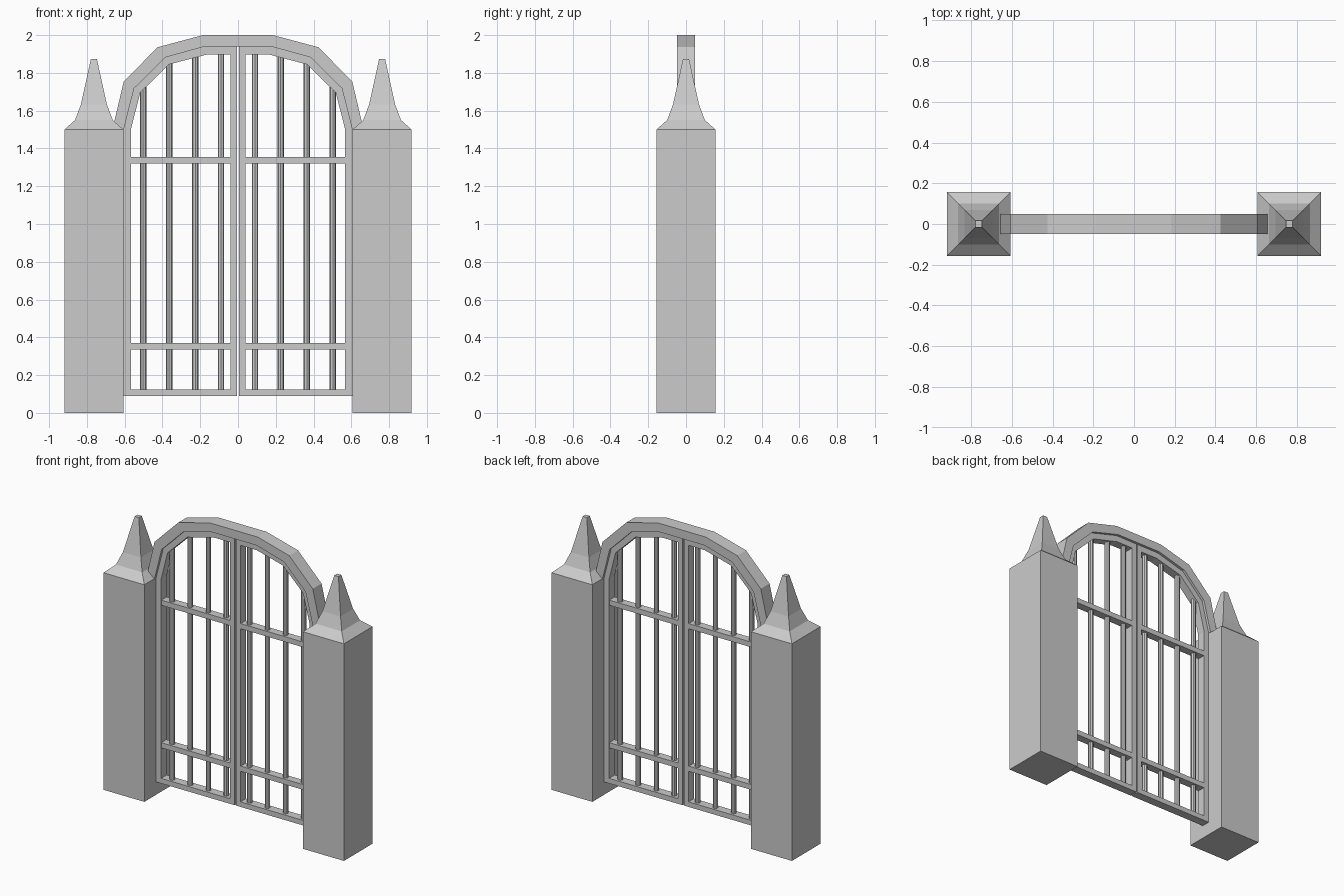
import bpy, bmesh

if "Cube" in bpy.data.objects:
    bpy.data.objects.remove(bpy.data.objects["Cube"])

ARCH_OUT = [(0.665, 1.5), (0.605, 1.755), (0.425, 1.936), (0.185, 2.0)]
ARCH_IN = [(0.605, 1.5), (0.55, 1.718), (0.385, 1.882), (0.175, 1.94)]
LEAF_IN = [(0.567, 1.5), (0.518, 1.695), (0.365, 1.845), (0.165, 1.897)]


def finish(name, bm, mirror=False):
    bmesh.ops.recalc_face_normals(bm, faces=bm.faces)
    mesh = bpy.data.meshes.new(name)
    bm.to_mesh(mesh)
    bm.free()
    ob = bpy.data.objects.new(name, mesh)
    bpy.context.collection.objects.link(ob)
    if mirror:
        ob.modifiers.new("Mirror", 'MIRROR').use_mirror_merge = False
    return ob


def band(name, outer, inner, depth, closed, mirror):
    """Solid strip between two matching xz outlines, thick along y."""
    bm = bmesh.new()
    rows = [[bm.verts.new((x, y, z)) for x, z in pts]
            for pts, y in ((outer, -depth), (inner, -depth), (inner, depth), (outer, depth))]
    n = len(outer)
    for i in range(n if closed else n - 1):
        j = (i + 1) % n
        for k in range(4):
            a, b = rows[k], rows[(k + 1) % 4]
            bm.faces.new((a[i], a[j], b[j], b[i]))
    if not closed:
        bm.faces.new([r[0] for r in rows])
        bm.faces.new([r[-1] for r in rows])
    return finish(name, bm, mirror)


def stack(name, cx, profile):
    """Square tower from (half width, z) levels."""
    bm = bmesh.new()
    rings = [[bm.verts.new((cx + sx * h, sy * h, z))
              for sx, sy in ((-1, -1), (1, -1), (1, 1), (-1, 1))] for h, z in profile]
    for a, b in zip(rings, rings[1:]):
        for i in range(4):
            j = (i + 1) % 4
            bm.faces.new((a[i], a[j], b[j], b[i]))
    bm.faces.new(rings[0])
    bm.faces.new(rings[-1])
    return finish(name, bm, True)


def leaf_top(x):
    """Height of the leaf's inner arch edge at x."""
    for (x1, z1), (x0, z0) in zip(LEAF_IN, LEAF_IN[1:]):
        if x0 <= x <= x1:
            return z0 + (z1 - z0) * (x - x0) / (x1 - x0)
    return LEAF_IN[-1][1]


def both(pts):
    """Outline continued over x = 0 to the other side."""
    return pts + [(-x, z) for x, z in reversed(pts)]


# stone pillars with pointed caps
stack("pillar", 0.763, [(0.156, 0), (0.156, 1.5), (0.10, 1.55), (0.069, 1.632), (0.016, 1.873)])

# arch spanning the pillars
band("arch", both(ARCH_OUT), both(ARCH_IN), 0.048, False, False)

# gate leaf frames
band("leaf_frame",
     [(0.004, 0.09), (0.605, 0.09)] + ARCH_IN + [(0.004, 1.94)],
     [(0.04, 0.125), (0.567, 0.125)] + LEAF_IN + [(0.04, 1.897)], 0.03, True, True)

# horizontal rails
for name, z in (("lower_rail", 0.353), ("upper_rail", 1.338)):
    band(name, [(0.03, z + 0.018), (0.58, z + 0.018)],
         [(0.03, z - 0.018), (0.58, z - 0.018)], 0.028, False, True)

# vertical bars
for i, x in enumerate((0.09, 0.226, 0.364, 0.502)):
    top = leaf_top(x) + 0.015
    bm = bmesh.new()
    bmesh.ops.create_cone(bm, cap_ends=True, segments=8, radius1=0.017, radius2=0.017, depth=top - 0.11)
    bmesh.ops.translate(bm, verts=bm.verts, vec=(x, 0, (top + 0.11) / 2))
    finish(f"bar_{i + 1}", bm, True)
